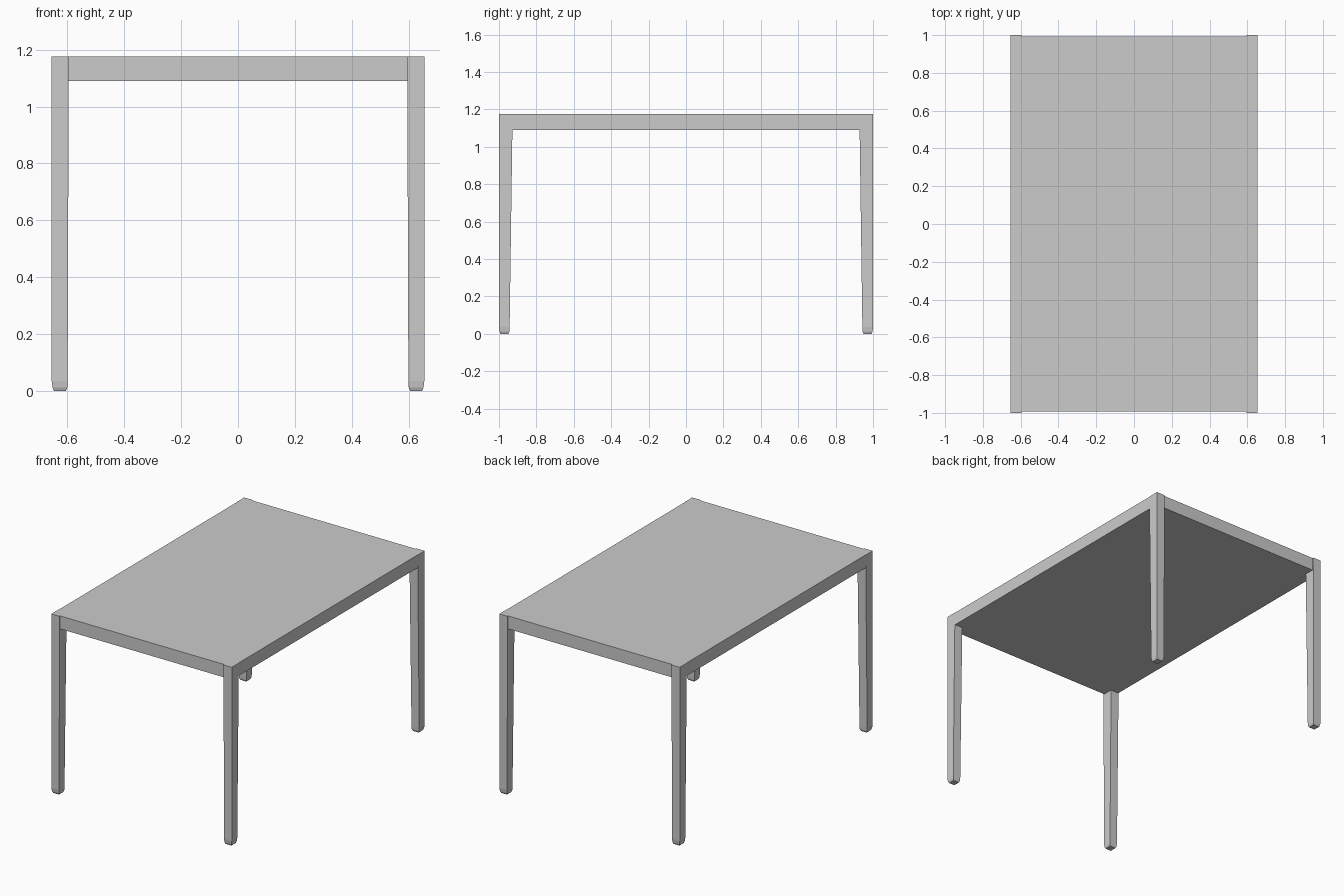
import bpy
import bmesh

if "Cube" in bpy.data.objects:
    bpy.data.objects.remove(bpy.data.objects["Cube"])

HALF_X, HALF_Y, TOP, UNDER = 0.655, 1.0, 1.175, 1.09


def finish(name, bm):
    bmesh.ops.recalc_face_normals(bm, faces=bm.faces)
    mesh = bpy.data.meshes.new(name)
    bm.to_mesh(mesh)
    bm.free()
    obj = bpy.data.objects.new(name, mesh)
    bpy.context.collection.objects.link(obj)
    return obj


def loft(bm, rings):
    """Skin a stack of (z, x0, x1, y0, y1) rectangles and cap both ends."""
    loops = [[bm.verts.new(p) for p in
              ((x0, y0, z), (x1, y0, z), (x1, y1, z), (x0, y1, z))]
             for z, x0, x1, y0, y1 in rings]
    for a, b in zip(loops, loops[1:]):
        for i in range(4):
            j = (i + 1) % 4
            bm.faces.new((a[i], a[j], b[j], b[i]))
    bm.faces.new(loops[0])
    bm.faces.new(loops[-1])


# Solid tabletop, recessed a hair behind the leg faces
bm = bmesh.new()
sx, sy = HALF_X - 0.002, HALF_Y - 0.007
loft(bm, [(UNDER, -sx, sx, -sy, sy), (TOP, -sx, sx, -sy, sy)])
finish("tabletop", bm)

# Tapered leg with a softened foot: (z, outer inset, width x, width y)
leg_profile = [
    (0.0, 0.008, 0.042, 0.043),
    (0.012, 0.003, 0.052, 0.053),
    (0.035, 0.0, 0.056, 0.057),
    (TOP, 0.0, 0.060, 0.073),
]

# Four legs, one in each corner
for side, mx in (("left", -1), ("right", 1)):
    for end, my in (("front", -1), ("back", 1)):
        bm = bmesh.new()
        loft(bm, [(z, mx * (HALF_X - i), mx * (HALF_X - i - wx),
                   my * (HALF_Y - i), my * (HALF_Y - i - wy))
                  for z, i, wx, wy in leg_profile])
        finish(f"{end}_{side}_leg", bm)
